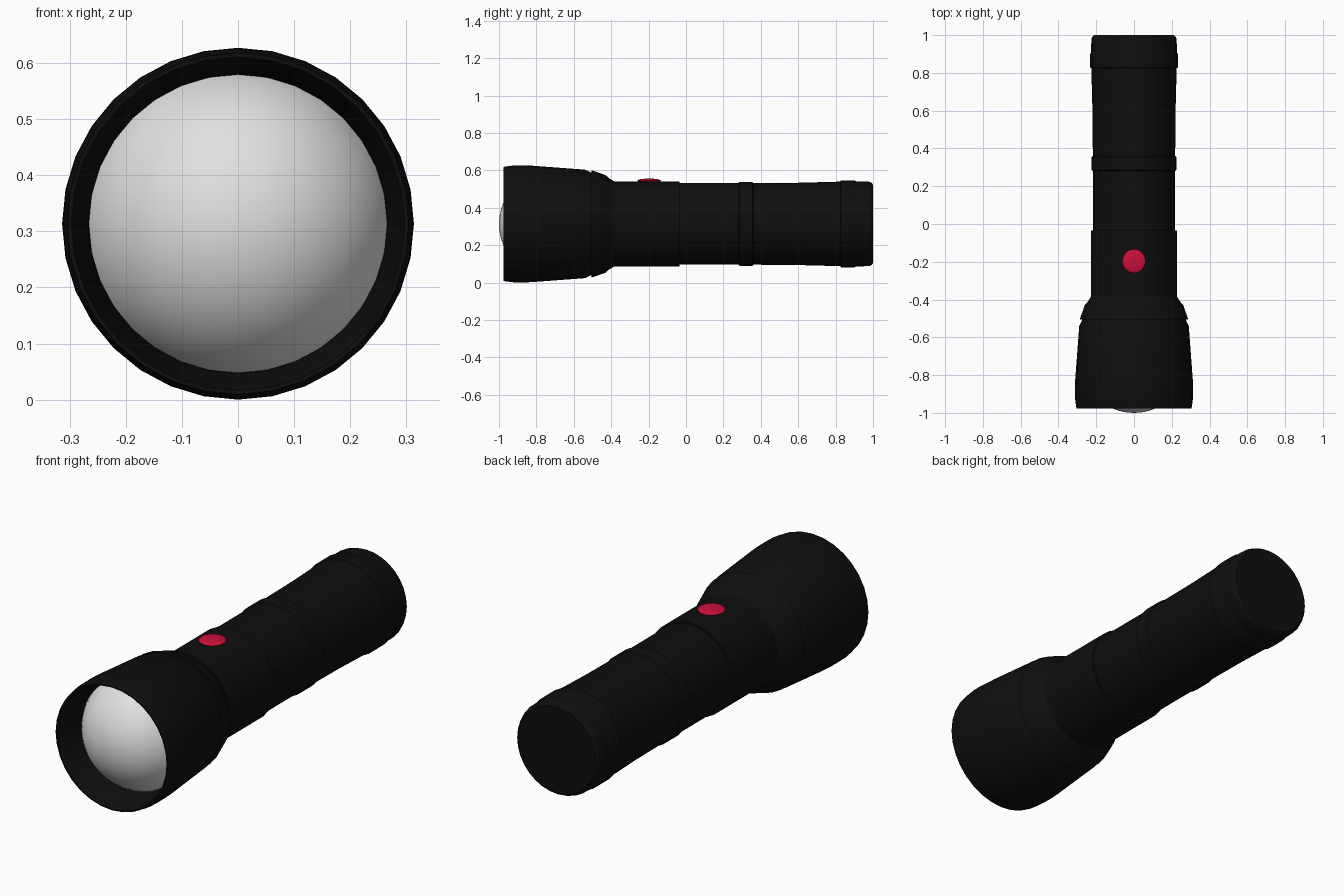
import bpy, bmesh, math

if "Cube" in bpy.data.objects:
    bpy.data.objects.remove(bpy.data.objects["Cube"])

CZ = 0.3135   # height of the torch axis
SEG = 32


def material(name, rgb):
    m = bpy.data.materials.new(name)
    m.diffuse_color = (*rgb, 1)
    m.use_nodes = True
    m.node_tree.nodes["Principled BSDF"].inputs["Base Color"].default_value = m.diffuse_color
    return m


black = material("matte black", (0.0045, 0.0045, 0.0045))
grey = material("lens grey", (0.75, 0.75, 0.75))
red = material("button red", (0.60, 0.005, 0.04))


def finish(bm, name, mat, angle=30):
    bmesh.ops.remove_doubles(bm, verts=bm.verts[:], dist=1e-5)
    mesh = bpy.data.meshes.new(name)
    bm.to_mesh(mesh)
    bm.free()
    mesh.materials.append(mat)
    ob = bpy.data.objects.new(name, mesh)
    bpy.context.collection.objects.link(ob)
    bpy.ops.object.select_all(action='DESELECT')
    ob.select_set(True)
    bpy.context.view_layer.objects.active = ob
    bpy.ops.object.shade_smooth_by_angle(angle=math.radians(angle))
    return ob


def lathe(name, profile, mat, seg=SEG):
    """Turn a list of (y, radius) points around the long axis."""
    bm = bmesh.new()
    rings = []
    for y, r in profile:
        rings.append([bm.verts.new((r * math.sin(2 * math.pi * k / seg), y,
                                    CZ + r * math.cos(2 * math.pi * k / seg)))
                      for k in range(seg)])
    for a, b in zip(rings, rings[1:]):
        for k in range(seg):
            n = (k + 1) % seg
            bm.faces.new((a[k], a[n], b[n], b[k]))
    return finish(bm, name, mat)


# Head: recessed reflector cup, rim and tapered outer shell
lathe("head", [(-0.80, 0.0), (-0.80, 0.264), (-0.83, 0.267), (-0.96, 0.292),
               (-0.977, 0.297), (-0.977, 0.304), (-0.965, 0.307), (-0.92, 0.3125),
               (-0.87, 0.3135), (-0.82, 0.311), (-0.54, 0.290),
               (-0.515, 0.278), (-0.505, 0.274)], black)

# Neck ring narrowing to the barrel
lathe("neck", [(-0.505, 0.274), (-0.505, 0.287), (-0.43, 0.261),
               (-0.415, 0.247), (-0.385, 0.228)], black)

# Switch section, then the slimmer grip with its raised bands
lathe("switch_section", [(-0.385, 0.228), (-0.035, 0.228), (-0.035, 0.218)], black)
lathe("grip", [(-0.035, 0.218), (0.28, 0.218)], black)
lathe("grip_band", [(0.28, 0.218), (0.285, 0.224), (0.355, 0.224), (0.36, 0.218)], black)
lathe("rear_grip", [(0.36, 0.218), (0.60, 0.220), (0.825, 0.226)], black)
lathe("tail_band", [(0.825, 0.226), (0.828, 0.232), (0.90, 0.232), (0.91, 0.227)], black)
lathe("tail_cap", [(0.91, 0.227), (0.978, 0.226), (0.992, 0.220),
                   (1.0, 0.210), (1.0, 0.0)], black)

# Domed lens
R = 0.285
dome = [(-1 + R - R * math.cos(t), R * math.sin(t))
        for t in (math.radians(72) * i / 12 for i in range(13))]
lathe("lens", dome, grey, 48)

# Flattened round button on top
bm = bmesh.new()
bmesh.ops.create_uvsphere(bm, u_segments=20, v_segments=10, radius=1)
for v in bm.verts:
    v.co = (v.co.x * 0.062, -0.197 + v.co.y * 0.063, 0.545 + v.co.z * 0.011)
finish(bm, "button", red, 60)
